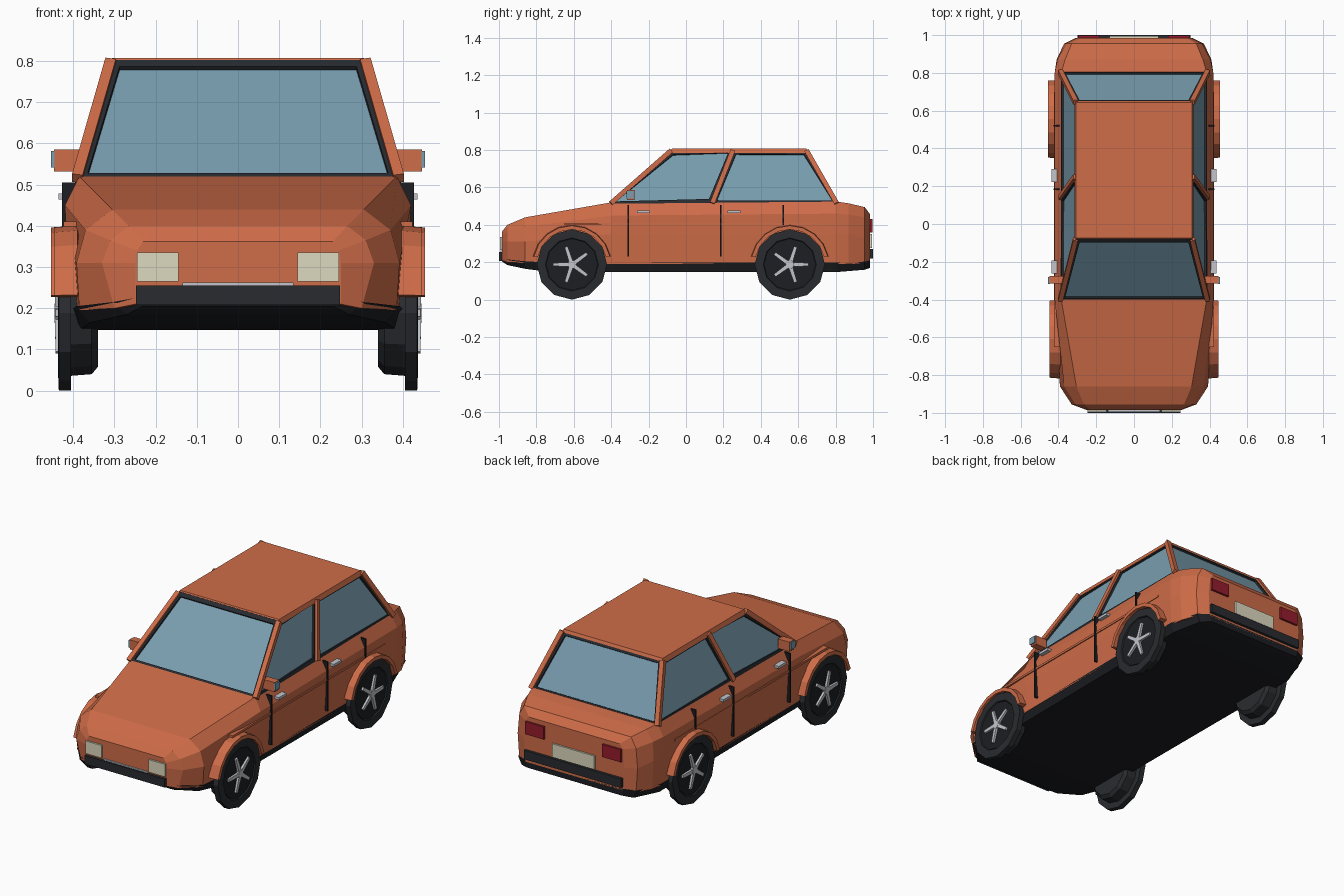
import bpy, bmesh
from math import sin, cos, pi, radians
from mathutils import Vector

if "Cube" in bpy.data.objects:
    bpy.data.objects.remove(bpy.data.objects["Cube"])


def material(name, r, g, b):
    m = bpy.data.materials.new(name)
    m.diffuse_color = (r, g, b, 1)
    m.use_nodes = True
    m.node_tree.nodes["Principled BSDF"].inputs["Base Color"].default_value = m.diffuse_color
    return m


PAINT = material("orange_paint", 0.62, 0.15, 0.065)
BLACK = material("black_trim", 0.012, 0.013, 0.016)
FRAME = material("window_frame", 0.02, 0.024, 0.03)
RUBBER = material("rubber", 0.022, 0.024, 0.028)
GLASS = material("glass", 0.19, 0.34, 0.43)
SILVER = material("silver", 0.55, 0.56, 0.6)
LAMP = material("headlamp", 0.72, 0.69, 0.52)
RED = material("tail_red", 0.3, 0.012, 0.025)


def finish(bm, name, *mats):
    me = bpy.data.meshes.new(name)
    bm.to_mesh(me)
    bm.free()
    for m in mats:
        me.materials.append(m)
    ob = bpy.data.objects.new(name, me)
    bpy.context.collection.objects.link(ob)
    return ob


def skin(name, rings, mat):
    """Join equal-length point rings into a closed solid."""
    bm = bmesh.new()
    vs = [[bm.verts.new(p) for p in ring] for ring in rings]
    n = len(vs[0])
    for a, b in zip(vs, vs[1:]):
        for i in range(n):
            bm.faces.new((a[i], a[(i + 1) % n], b[(i + 1) % n], b[i]))
    bm.faces.new(vs[0])
    bm.faces.new(vs[-1])
    bmesh.ops.recalc_face_normals(bm, faces=bm.faces)
    return finish(bm, name, mat)


def box(name, x, y, z, mat):
    ring = lambda zz: [(x[0], y[0], zz), (x[1], y[0], zz), (x[1], y[1], zz), (x[0], y[1], zz)]
    return skin(name, [ring(z[0]), ring(z[1])], mat)


def bar(name, p, q, w, mat, w2=None):
    """Square bar from p to q, optionally tapered."""
    p, q = Vector(p), Vector(q)
    d = (q - p).normalized()
    u = d.cross(Vector((1, 0, 0))).normalized()
    v = d.cross(u)
    ring = lambda c, h: [c + (u * a + v * b) * h / 2 for a, b in ((-1, -1), (1, -1), (1, 1), (-1, 1))]
    return skin(name, [ring(p, w), ring(q, w2 or w)], mat)


def half_loft(name, sections, mat):
    """Cross-sections given as right halves (x, z), mirrored in x."""
    rings = []
    for y, pts in sections:
        rings.append([(x, y, z) for x, z in pts] + [(-x, y, z) for x, z in reversed(pts)])
    return skin(name, rings, mat)


# Painted lower body
half_loft("body", [
    (-0.985, [(.25, .21), (.25, .31), (.245, .34), (.23, .362)]),
    (-0.955, [(.30, .20), (.33, .31), (.31, .365), (.265, .40)]),
    (-0.86, [(.385, .195), (.392, .31), (.37, .39), (.305, .44)]),
    (-0.40, [(.405, .19), (.415, .35), (.42, .45), (.385, .52)]),
    (0.80, [(.41, .19), (.42, .35), (.42, .46), (.385, .525)]),
    (0.87, [(.40, .19), (.41, .35), (.405, .455), (.365, .515)]),
    (0.955, [(.36, .195), (.37, .33), (.36, .44), (.33, .495)]),
    (0.985, [(.30, .20), (.31, .33), (.30, .43), (.28, .455)]),
], PAINT)

# Black sill and floor
half_loft("sill_and_floor", [
    (-0.985, [(.23, .205), (.25, .225)]),
    (-0.955, [(.27, .185), (.305, .215)]),
    (-0.86, [(.36, .165), (.392, .205)]),
    (-0.72, [(.385, .147), (.402, .198)]),
    (0.80, [(.395, .147), (.415, .198)]),
    (0.955, [(.345, .16), (.367, .203)]),
    (0.985, [(.29, .17), (.305, .21)]),
], BLACK)

# Cabin: dark frames with recessed glass
bm = bmesh.new()
stations = [(-.405, -.08), (.14, .25), (.81, .645)]
cols = {}
for s in (-1, 1):
    for i, (yb, yt) in enumerate(stations):
        cols[s, i] = (bm.verts.new((s * .388, yb, .515)), bm.verts.new((s * .307, yt, .802)))
windows = []
for a, b in (((-1, 0), (1, 0)), ((1, 0), (1, 1)), ((1, 1), (1, 2)),
             ((1, 2), (-1, 2)), ((-1, 2), (-1, 1)), ((-1, 1), (-1, 0))):
    windows.append(bm.faces.new((cols[a][0], cols[b][0], cols[b][1], cols[a][1])))
loop = [(-1, 0), (1, 0), (1, 1), (1, 2), (-1, 2), (-1, 1)]
for k in (0, 1):
    bm.faces.new([cols[c][k] for c in loop])
bmesh.ops.recalc_face_normals(bm, faces=bm.faces)
bmesh.ops.inset_individual(bm, faces=windows, thickness=.03, depth=0)
bmesh.ops.inset_individual(bm, faces=windows, thickness=.001, depth=-.01)
for f in windows:
    f.material_index = 1
finish(bm, "cabin_windows", FRAME, GLASS)

# Roof and pillars
skin("roof", [[(x * k, y, z) for x, y in ((-1, y0), (1, y0), (1, y1), (-1, y1))]
              for k, y0, y1, z in ((.314, -.092, .655, .783), (.306, -.075, .643, .808))], PAINT)
for s in (-1, 1):
    bar("front_pillar", (s * .390, -.402, .515), (s * .309, -.080, .797), .026, PAINT)
    bar("middle_pillar", (s * .388, .14, .515), (s * .309, .25, .797), .026, PAINT)
    bar("rear_pillar", (s * .390, .806, .515), (s * .309, .645, .797), .026, PAINT)

# Side trim: door seams, handles, crease, mirrors
for s in (-1, 1):
    sx = lambda a, b: (s * a, s * b)
    for y, z0 in ((-.31, .23), (.185, .23), (.52, .40)):
        box("door_seam", sx(.38, .427), (y - .004, y + .004), (z0, .505), BLACK)
    for y in (-.228, .257):
        box("door_handle", sx(.40, .436), (y - .034, y + .034), (.464, .478), SILVER)
    box("side_crease", sx(.39, .423), (-.65, .70), (.398, .410), PAINT)
    box("mirror_housing", sx(.375, .447), (-.315, -.275), (.532, .585), PAINT)
    box("mirror_glass", sx(.445, .454), (-.318, -.28), (.542, .582), GLASS)

# Wheels and arches
TYRE = [(.34, .13), (.355, .148), (.405, .152), (.405, .188), (.435, .188), (.437, .142), (.428, .138)]


def circle(x, r, cy, cz, n=12):
    return [(x, cy + r * sin(2 * pi * i / n), cz + r * cos(2 * pi * i / n)) for i in range(n)]


for s in (-1, 1):
    for cy, start, flare in ((-.61, pi, .447), (.555, 0, .454)):
        cz = .188
        skin("tyre", [circle(s * x, r, cy, cz) for x, r in TYRE], RUBBER)
        skin("wheel_disc", [circle(s * x, .137, cy, cz) for x in (.42, .432)], BLACK)
        skin("wheel_hub", [circle(s * x, r, cy, cz) for x, r in ((.425, .026), (.446, .022))], SILVER)
        for i in range(5):
            a = start + 2 * pi * i / 5
            bar("wheel_spoke", (s * .434, cy + .015 * cos(a), cz + .015 * sin(a)),
                (s * .434, cy + .10 * cos(a), cz + .10 * sin(a)), .022, SILVER, .017)
        arch = []
        for i in range(9):
            a = radians(12 + 156 * i / 8)
            arch.append([(s * x, cy + r * cos(a), cz + r * sin(a))
                         for x, r in ((.38, .187), (flare, .187), (flare, .208), (.39, .213))])
        skin("wheel_arch", arch, PAINT)

# Front and rear fittings
box("front_bumper", (-.247, .247), (-1, -.95), (.208, .255), RUBBER)
box("grille_strip", (-.135, .135), (-.992, -.97), (.254, .262), SILVER)
box("rear_bumper", (-.30, .30), (.95, 1), (.22, .27), RUBBER)
box("number_plate", (-.13, .13), (.97, .995), (.275, .35), LAMP)
for s in (-1, 1):
    box("headlight", (s * .145, s * .245), (-.995, -.96), (.265, .335), LAMP)
    box("tail_light", (s * .18, s * .295), (.96, .997), (.36, .43), RED)
